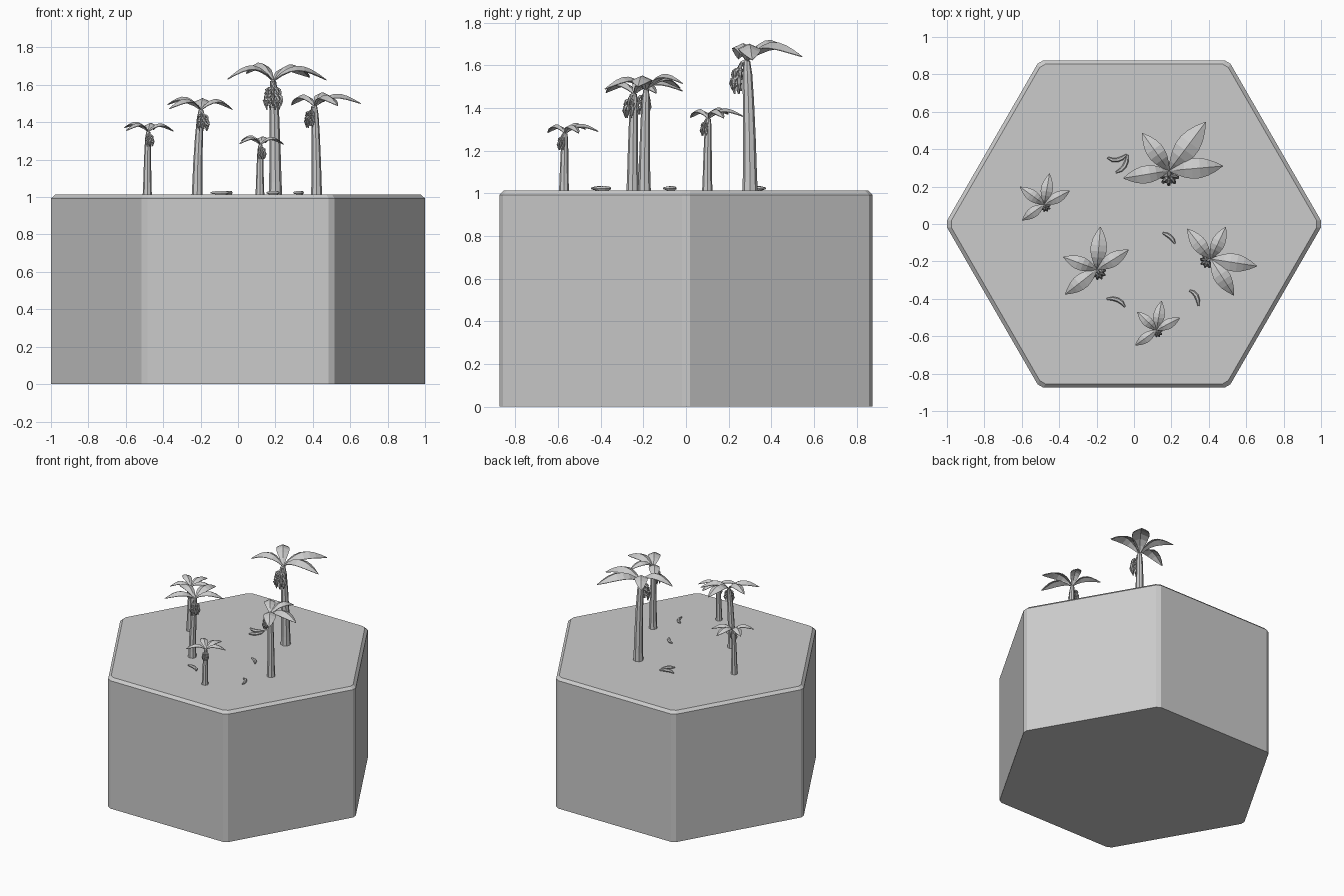
import bpy, bmesh
from math import sin, cos, pi, radians
from mathutils import Vector as V

if "Cube" in bpy.data.objects:
    bpy.data.objects.remove(bpy.data.objects["Cube"])


def finish(bm, name):
    bmesh.ops.recalc_face_normals(bm, faces=bm.faces)
    me = bpy.data.meshes.new(name)
    bm.to_mesh(me)
    bm.free()
    ob = bpy.data.objects.new(name, me)
    bpy.context.collection.objects.link(ob)
    return ob


def skin(bm, rings):
    """Join vertex rings with quads and cap both ends."""
    n = len(rings[0])
    for a, b in zip(rings, rings[1:]):
        for i in range(n):
            bm.faces.new((a[i], a[(i + 1) % n], b[(i + 1) % n], b[i]))
    bm.faces.new(rings[0][::-1])
    bm.faces.new(rings[-1])


def tube(bm, pts, radii, n):
    pts = [V(p) for p in pts]
    rings = []
    for i, (p, r) in enumerate(zip(pts, radii)):
        t = (pts[min(i + 1, len(pts) - 1)] - pts[max(i - 1, 0)]).normalized()
        ref = V((1, 0, 0)) if abs(t.z) > 0.9 else V((0, 0, 1))
        u = t.cross(ref).normalized()
        w = t.cross(u)
        rings.append([bm.verts.new(p + r * (u * cos(2 * pi * k / n) + w * sin(2 * pi * k / n)))
                      for k in range(n)])
    skin(bm, rings)


def banana(bm, pts, r):
    tube(bm, pts, [r * f for f in (0.4, 0.9, 1.0, 0.9, 0.35)], 6)


def bend(a, b, c):
    """Five points along a quadratic curve."""
    a, b, c = V(a), V(b), V(c)
    return [a * (1 - t) ** 2 + b * 2 * t * (1 - t) + c * t * t for t in (0, .25, .5, .75, 1)]


# Hexagonal ground block with chamfered corners and top rim
bm = bmesh.new()
corner = []
for k in range(6):
    a = k * pi / 3
    for s in (-0.018, 0.018):
        corner.append((cos(a) - s * sin(a), sin(a) + s * cos(a)))
skin(bm, [[bm.verts.new((x * f, y * f, z)) for x, y in corner]
          for z, f in ((0, 1), (0.993, 1), (1.013, 0.977))])
finish(bm, "ground_block")


def palm(name, base, crown, s, rot, tips):
    crown = V(crown)
    base = V((*base, 1.005))
    # Trunk, slightly curved and flared at the foot
    bm = bmesh.new()
    ts = (0, 0.12, 0.4, 0.7, 0.9, 1)
    pts = []
    for t in ts:
        p = base.lerp(crown, t)
        k = t * t
        p.x = base.x + (crown.x - base.x) * k
        p.y = base.y + (crown.y - base.y) * k
        pts.append(p)
    r = 0.012 + 0.023 * s
    tube(bm, pts, [r * f for f in (1.05, 0.95, 0.85, 0.75, 0.65, 0.45)], 8)
    finish(bm, name + "_trunk")

    # Drooping leaves with a raised midrib
    bm = bmesh.new()
    for (tx, ty), dz in zip(tips, (0.005, 0.02, 0.04, 0.01)):
        flat = V((tx, ty, 0))
        side = V((-ty, tx, 0)).normalized()
        rows = []
        for i in range(8):
            t = i / 7
            mid = crown + flat * t + V((0, 0, s * (dz * t + 0.078 * sin(pi * t ** 0.9))))
            w = 0.19 * flat.length * (0.06 + 0.94 * sin(pi * t)) if i < 7 else 0.001
            drop = V((0, 0, -0.45 * w))
            rows.append([bm.verts.new(q) for q in
                         (mid - side * w + drop, mid, mid + side * w + drop)])
        for a, b in zip(rows, rows[1:]):
            for j in (0, 1):
                bm.faces.new((a[j], b[j], b[j + 1], a[j + 1]))
    ob = finish(bm, name + "_leaves")
    mod = ob.modifiers.new("thickness", "SOLIDIFY")
    mod.thickness = 0.004
    mod.offset = 0

    # Fruit bunch hanging from a bent stalk
    bm = bmesh.new()
    d = V((cos(rot), sin(rot), 0))
    up = V((0, 0, 1))
    tube(bm, bend(crown, crown + d * 0.05 * s, crown + (d * 0.035 - up * 0.14) * s),
         [0.012 * s] * 5, 6)
    for h, spread, size, count in ((0.035, 85, 0.85, 5), (0.07, 80, 1.0, 5), (0.105, 70, 0.8, 4)):
        for i in range(count):
            a = rot + radians(spread) * (2 * i / (count - 1) - 1)
            o = V((cos(a), sin(a), 0))
            c = crown + (d * 0.026 - up * h) * s
            k = s * size
            banana(bm, bend(c, c + o * 0.062 * k, c + (o * 0.042 - up * 0.062) * k), 0.011 * k)
    finish(bm, name + "_fruit_bunch")


# Five palms: foot, crown, scale, fruit direction, leaf tip offsets
palm("tall_palm", (0.20, 0.30), (0.188, 0.285, 1.62), 1.0, radians(-92),
     ((0.286, 0.025), (0.195, 0.26), (-0.143, 0.20), (-0.244, -0.04)))
palm("left_palm", (-0.218, -0.25), (-0.198, -0.243, 1.465), 0.72, radians(-62),
     ((0.168, 0.104), (0.018, 0.227), (-0.179, 0.066), (-0.169, -0.132)))
palm("right_palm", (0.42, -0.195), (0.41, -0.187, 1.485), 0.75, radians(-152),
     ((0.123, -0.193), (0.246, -0.038), (0.08, 0.171), (-0.124, 0.16)))
palm("small_back_palm", (-0.485, 0.10), (-0.48, 0.105, 1.35), 0.52, radians(-65),
     ((0.135, 0.072), (0.028, 0.163), (-0.128, 0.093), (-0.117, -0.084)))
palm("small_front_palm", (0.117, -0.572), (0.12, -0.567, 1.28), 0.5, radians(-65),
     ((0.124, 0.064), (0.027, 0.155), (-0.101, 0.096), (-0.112, -0.081)))

# Fallen fruit lying on the ground
fallen = (
    ((-0.147, -0.40), (-0.075, -0.39), (-0.048, -0.444)),
    ((0.153, -0.048), (0.20, -0.06), (0.22, -0.107)),
    ((0.297, -0.355), (0.345, -0.37), (0.345, -0.439)),
    ((-0.142, 0.355), (-0.09, 0.32), (-0.037, 0.373)),
    ((-0.098, 0.275), (-0.035, 0.295), (-0.035, 0.372)),
)
for i, tri in enumerate(fallen):
    bm = bmesh.new()
    banana(bm, bend(*[(x, y, 1.023) for x, y in tri]), 0.012)
    finish(bm, f"fallen_fruit_{i + 1}")
